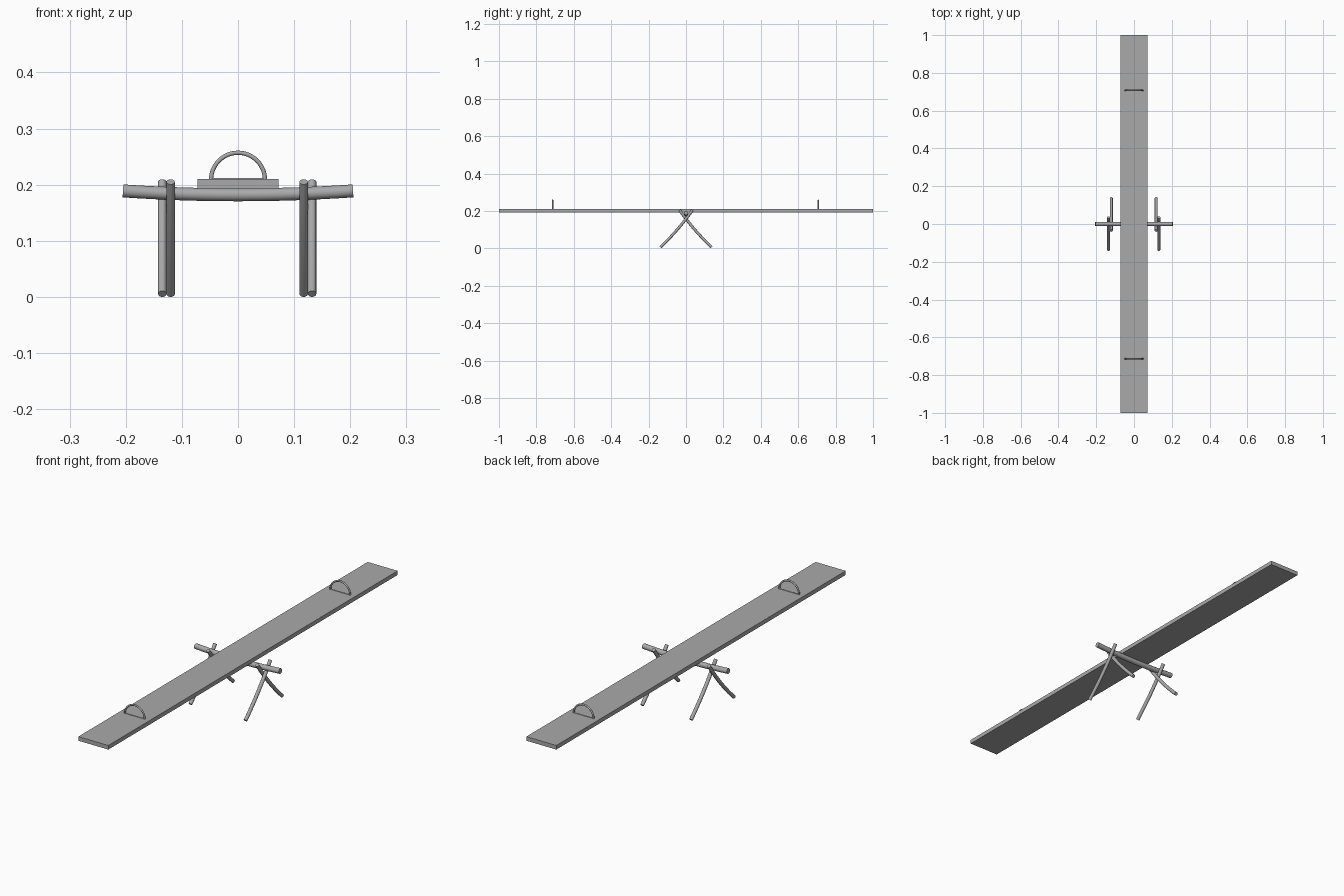
import bpy
import math
from mathutils import Vector

cube = bpy.data.objects.get("Cube")
if cube:
    bpy.data.objects.remove(cube, do_unlink=True)

grey = bpy.data.materials.new("plain grey")
grey.use_nodes = True
colour = (0.4, 0.4, 0.4, 1)
grey.diffuse_color = colour
grey.node_tree.nodes["Principled BSDF"].inputs["Base Color"].default_value = colour


def tube(name, points, radius, closed=False):
    """Round bar swept along a list of points, as a mesh."""
    curve = bpy.data.curves.new(name, "CURVE")
    curve.dimensions = "3D"
    curve.bevel_depth = radius
    curve.bevel_resolution = 4
    curve.use_fill_caps = True
    spline = curve.splines.new("POLY")
    spline.points.add(len(points) - 1)
    for target, p in zip(spline.points, points):
        target.co = (*p, 1)
    spline.use_cyclic_u = closed
    obj = bpy.data.objects.new(name, curve)
    bpy.context.collection.objects.link(obj)
    bpy.ops.object.select_all(action="DESELECT")
    obj.select_set(True)
    bpy.context.view_layer.objects.active = obj
    bpy.ops.object.convert(target="MESH")
    obj = bpy.context.object
    obj.data.materials.clear()
    obj.data.materials.append(grey)
    bpy.ops.object.shade_smooth_by_angle(angle=math.radians(40))
    return obj


def bow(start, middle, end, steps=12):
    """Gentle arc that passes through three points."""
    a, m, b = Vector(start), Vector(middle), Vector(end)
    control = 2 * m - (a + b) / 2
    ts = [i / steps for i in range(steps + 1)]
    return [a * (1 - t) ** 2 + control * 2 * t * (1 - t) + b * t * t for t in ts]


# Long seat plank
bpy.ops.mesh.primitive_cube_add(size=1, location=(0, 0, 0.201))
plank = bpy.context.object
plank.name = "plank"
plank.scale = (0.145, 2, 0.018)
bpy.ops.object.transform_apply(location=False, rotation=False, scale=True)
plank.data.materials.append(grey)

# Half-round grab handles with a base bar sunk in the plank
for side, y in (("front", -0.713), ("back", 0.707)):
    angles = [math.pi * i / 24 for i in range(25)]
    arch = [(0.048 * math.cos(a), y, 0.209 + 0.048 * math.sin(a)) for a in angles]
    tube(side + "_handle", arch, 0.0038)
    tube(side + "_handle_base", [arch[0], arch[-1]], 0.003)

# Slightly sagging log axle
tube("axle", bow((-0.205, 0, 0.189), (0, 0, 0.182), (0.205, 0, 0.189)), 0.0115)

# Two pairs of crossed, slightly bowed legs
for side, inner, outer in (("right", -0.12, -0.135), ("left", 0.117, 0.132)):
    for part, x, s in (("back", inner, 1), ("front", outer, -1)):
        path = bow((x, s * 0.137, 0.0055), (x, s * 0.046, 0.101), (x, s * -0.035, 0.205))
        tube(side + "_" + part + "_leg", path, 0.0077)
